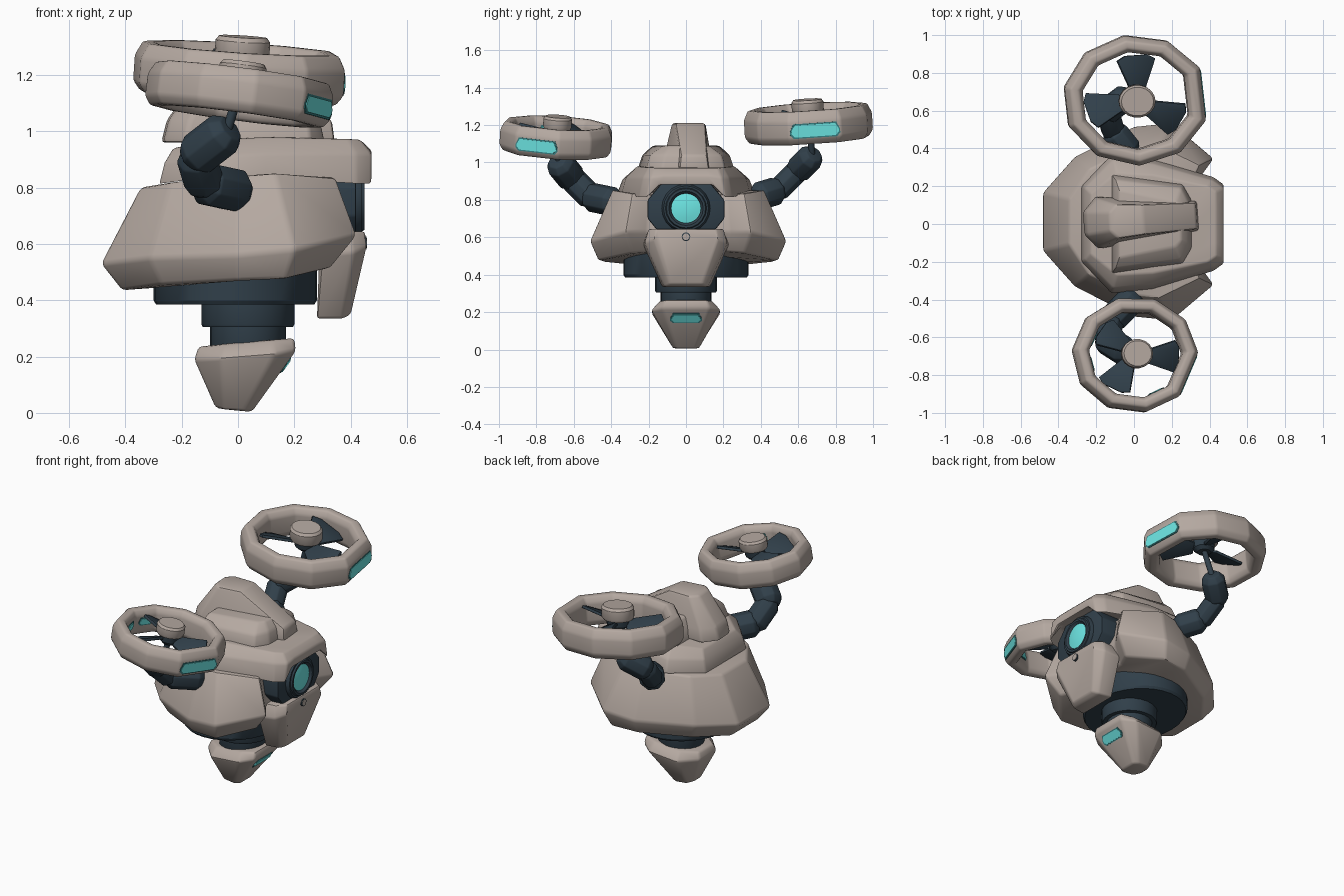
import bpy
import bmesh
from math import radians, sin, cos, tau
from mathutils import Matrix, Vector

default_cube = bpy.data.objects.get("Cube")
if default_cube:
    bpy.data.objects.remove(default_cube, do_unlink=True)


def make_material(name, colour):
    material = bpy.data.materials.new(name)
    material.use_nodes = True
    material.diffuse_color = (*colour, 1)
    shader = next(n for n in material.node_tree.nodes if n.type == "BSDF_PRINCIPLED")
    shader.inputs["Base Color"].default_value = (*colour, 1)
    shader.inputs["Roughness"].default_value = 0.6
    return material


PAINT = make_material("warm grey paint", (0.46, 0.395, 0.355))
DARK = make_material("dark blue metal", (0.03, 0.05, 0.068))
GLOW = make_material("cyan glass", (0.17, 0.88, 0.86))
TRIM = make_material("deep teal trim", (0.04, 0.22, 0.23))


def finish(name, bm, material, bevel=0.0, matrix=None):
    """Round the hard edges, shade and link a mesh."""
    bmesh.ops.recalc_face_normals(bm, faces=bm.faces)
    if bevel:
        hard = [e for e in bm.edges if e.is_manifold and e.calc_face_angle(0) > 0.3]
        bmesh.ops.bevel(bm, geom=hard, offset=bevel, segments=2, profile=0.5,
                        affect="EDGES", clamp_overlap=True)
    mesh = bpy.data.meshes.new(name)
    bm.to_mesh(mesh)
    bm.free()
    if matrix:
        mesh.transform(matrix)
    mesh.materials.append(material)
    obj = bpy.data.objects.new(name, mesh)
    bpy.context.collection.objects.link(obj)
    bpy.ops.object.select_all(action="DESELECT")
    obj.select_set(True)
    bpy.context.view_layer.objects.active = obj
    bpy.ops.object.shade_smooth_by_angle(angle=radians(32))
    return obj


def loft(name, rings, material, bevel=0.0, matrix=None, closed=False):
    """Skin a stack of equal-length point rings; cap the ends or join them up."""
    bm = bmesh.new()
    loops = [[bm.verts.new(p) for p in ring] for ring in rings]
    count = len(loops[0])
    pairs = list(zip(loops, loops[1:]))
    if closed:
        pairs.append((loops[-1], loops[0]))
    else:
        bm.faces.new(loops[0])
        bm.faces.new(loops[-1])
    for a, b in pairs:
        for i in range(count):
            j = (i + 1) % count
            bm.faces.new((a[i], a[j], b[j], b[i]))
    return finish(name, bm, material, bevel, matrix)


def both(*half):
    """Complete a half ring by mirroring it across the centre plane."""
    return list(half) + [(x, -y, z) for x, y, z in reversed(half)]


def flat(z, *half):
    return both(*[(x, y, z) for x, y in half])


def lathe(name, profile, material, sides=24, bevel=0.0, matrix=None):
    rings = [[(r * cos(tau * i / sides), r * sin(tau * i / sides), z)
              for i in range(sides)] for r, z in profile]
    return loft(name, rings, material, bevel, matrix)


def aim(origin, normal, up=(0, 0, 1)):
    """Frame whose local z is the normal and local y leans to up."""
    z = Vector(normal).normalized()
    x = Vector(up).cross(z).normalized()
    return Matrix.Translation(origin) @ Matrix((x, z.cross(x), z)).transposed().to_4x4()


def window(name, width, height, matrix):
    """Glass slot with clipped corners over a thin trim plate."""
    for part, grow, low, high, material in (("trim", 0.007, -0.004, 0.002, TRIM),
                                            ("glass", 0, -0.002, 0.005, GLOW)):
        w, h, cut = width / 2 + grow, height / 2 + grow, height * 0.3
        outline = [(-w + cut, -h), (w - cut, -h), (w, -h + cut), (w, 0),
                   (w - cut, h), (-w + cut, h), (-w, 0), (-w, -h + cut)]
        loft(f"{name}_{part}", [[(x, y, z) for x, y in outline] for z in (low, high)],
             material, matrix=matrix)


# Faceted body shell, wider at the skirt and notched at the face
loft("body_shell", [
    both((-.41, .13, .435), (-.27, .31, .455), (0, .46, .47), (.17, .48, .475), (.33, .3, .515), (.28, .2, .52)),
    both((-.485, .155, .53), (-.315, .345, .55), (0, .505, .56), (.2, .525, .58), (.425, .335, .63), (.34, .22, .63)),
    both((-.345, .12, .80), (-.24, .28, .82), (0, .39, .84), (.13, .405, .855), (.35, .3, .835), (.3, .2, .83)),
], PAINT, 0.014, Matrix.Translation((0, .012, 0)))

# Brow cap, hollowed below, with an arch above the eye
loft("brow_cap", [
    flat(.885, (-.2, .15), (-.1, .3), (.1, .28), (.36, .2), (.43, .17), (.43, .13)),
    both((-.28, .2, .81), (-.12, .37, .83), (.1, .345, .83), (.42, .25, .81), (.475, .21, .81), (.475, .14, .88)),
    both((-.26, .19, .89), (-.11, .34, .91), (.1, .32, .92), (.42, .23, .92), (.475, .19, .92), (.475, .12, .93)),
    both((-.23, .16, .94), (-.09, .27, .97), (.1, .26, .98), (.39, .2, .975), (.435, .17, .97), (.435, .1, .97)),
], PAINT, 0.01)
loft("cap_bulges", [
    flat(.95, (-.12, .265), (.26, .215), (.31, .13)),
    flat(1.04, (-.1, .235), (.25, .19), (.29, .11)),
    flat(1.09, (-.08, .18), (.22, .12), (.25, .09)),
], PAINT, 0.012)
loft("crest", [
    flat(.96, (-.27, .06), (-.2, .14), (.34, .08)),
    flat(1.04, (-.25, .06), (-.18, .125), (.33, .07)),
    flat(1.21, (-.13, .05), (-.09, .09), (.05, .08)),
], PAINT, 0.014, Matrix.Translation((0, .02, 0)) @ Matrix.Rotation(radians(4), 4, "Z"))

# Face: dark socket, eye barrel, lens and chin plate
loft("face_socket", [both((x, .13, .89), (x, .205, .80), (x, .205, .70), (x, .14, .62))
                     for x in (.15, .42)], DARK, 0.008)
eye_frame = aim((0.31, 0, .755), (1, 0, 0))
lathe("eye_barrel", [(.13, -.05), (.13, .11), (.12, .13), (.11, .13), (.105, .14), (.092, .14),
                     (.08, .125)], DARK, 20, matrix=eye_frame)
lathe("eye_lens", [(.079, .12), (.079, .128), (.05, .134), (.02, .137)], GLOW, 24, matrix=eye_frame)
loft("chin_plate", [
    both((.29, .2, .635), (.3, .23, .56), (.28, .13, .335)),
    both((.40, .2, .645), (.41, .22, .57), (.37, .115, .335)),
    both((.45, .16, .645), (.46, .17, .59), (.40, .085, .35)),
], PAINT, 0.01)
chin_frame = aim((.453, 0, .603), (1, 0, 0))
lathe("chin_rivet_rim", [(.023, -.01), (.023, .004)], DARK, 16, matrix=chin_frame)
lathe("chin_rivet", [(.018, -.01), (.018, .006)], PAINT, 16, matrix=chin_frame)

# Stepped dark underside
base_frame = Matrix.Translation((-.01, 0, 0)) @ Matrix.Diagonal((.29, .335, 1, 1))
lathe("underside_drum", [(.97, .385), (1, .4), (1, .56)], DARK, 32, matrix=base_frame)
for part, radius, low, high in (("upper_neck", .165, .305, .4), ("lower_neck", .135, .23, .32)):
    lathe(part, [(radius * .97, low), (radius, low + .01), (radius, high)], DARK, 24,
          matrix=Matrix.Translation((.035, 0, 0)))

# Pointed foot with a window on its front slope
loft("foot_cone", [
    both((-.08, .03, .02), (-.05, .065, .01), (.02, .07, .005), (.05, .05, .005)),
    both((-.155, .08, .19), (-.06, .185, .195), (.13, .185, .21), (.205, .125, .22)),
    both((-.14, .07, .235), (-.05, .135, .245), (.12, .14, .26), (.2, .115, .265)),
], PAINT, 0.012)
window("foot_window", .155, .05, aim((.169, 0, .168), (.215, 0, -.155)))


def arm(name, radii, points):
    """Chunky faceted links pinched at each joint, ending in a thin rotor post."""
    joints = [Vector(p) for p in points]
    for radius, a, b in zip(radii, joints, joints[1:]):
        length = (b - a).length
        lathe(f"{name}_link", [(radius * .65, -.03), (radius, .005), (radius, length - .015),
                               (radius * .65, length + .02)], DARK, 8, 0.006,
              aim(a, b - a, (1, 0, 0.1)))


def rotor(name, centre, radius, stretch, slope_x, slope_y, start, blade_turns):
    """Faceted duct, hub, three pitched blades and a window, all in one tilted frame."""
    frame = aim(centre, (-slope_x, -slope_y, 1), (0, 1, 0)) @ Matrix.Diagonal((stretch, .95, 1, 1))
    spread, sides = 48, 10
    turns = [radians(start + spread + k * (360 - spread) / (sides - 1)) for k in range(sides)]
    section = [(1, -.05), (1, .04), (.93, .09), (.81, .09), (.75, .055), (.75, -.055), (.80, -.085), (.93, -.085)]
    thick = radius / .36
    rings = [[(r * radius * cos(t), r * radius * sin(t), z * thick) for r, z in section] for t in turns]
    loft(f"{name}_duct", rings, PAINT, 0.01, frame, closed=True)
    # Window on the long flat side
    middle = radians(start + spread / 2)
    out = Vector((cos(middle), sin(middle), 0))
    flat_radius = radius * cos(radians(spread / 2))
    window(f"{name}_window", radius * .74, .064 * thick,
           frame @ aim(out * flat_radius + Vector((0, 0, -.012)), out))
    # Hub
    lathe(f"{name}_hub_cap", [(.23 * radius, .05), (.25 * radius, .065), (.25 * radius, .115 * thick),
                              (.22 * radius, .13 * thick)], PAINT, 18, matrix=frame)
    lathe(f"{name}_hub_core", [(.11 * radius, -.01), (.17 * radius, .01), (.19 * radius, .06)],
          DARK, 12, matrix=frame)
    # Blades
    root, tip = .16 * radius, .69 * radius
    outline = [(root, -.04), (tip * .9, -.105), (tip, -.06), (tip, .06), (tip * .9, .105), (root, .04)]
    for turn in blade_turns:
        pitch = Matrix.Rotation(radians(turn), 4, "Z") @ Matrix.Rotation(radians(24), 4, "X")
        loft(f"{name}_blade", [[(x, y * thick, z) for x, y in outline] for z in (.015, .032)],
             DARK, 0.003, frame @ pitch)
    return frame


arm("right_arm", (.08, .073, .08, .018),
    [(-.005, -.39, .79), (-.12, -.51, .815), (-.15, -.61, .915), (-.04, -.68, 1.0), (0, -.69, 1.13)])
arm("left_arm", (.077, .064, .074, .018),
    [(-.03, .39, .82), (-.11, .49, .85), (-.14, .6, .96), (-.04, .675, 1.035), (.01, .66, 1.2)])
rotor("left_rotor", (.01, .656, 1.205), .365, 1.065, -.065, .06, -18, (93, 197, 335))
right_frame = rotor("right_rotor", (.005, -.692, 1.13), .325, 1.03, -.13, -.06, -46, (0, 145, 240))

# Small lights on the inner wall of the right duct
for turn in (158, 193, 297):
    outward = Vector((cos(radians(turn)), sin(radians(turn)), 0))
    window("inner_light", .08, .035,
           right_frame @ aim(outward * .232 + Vector((0, 0, .012)), -outward))
